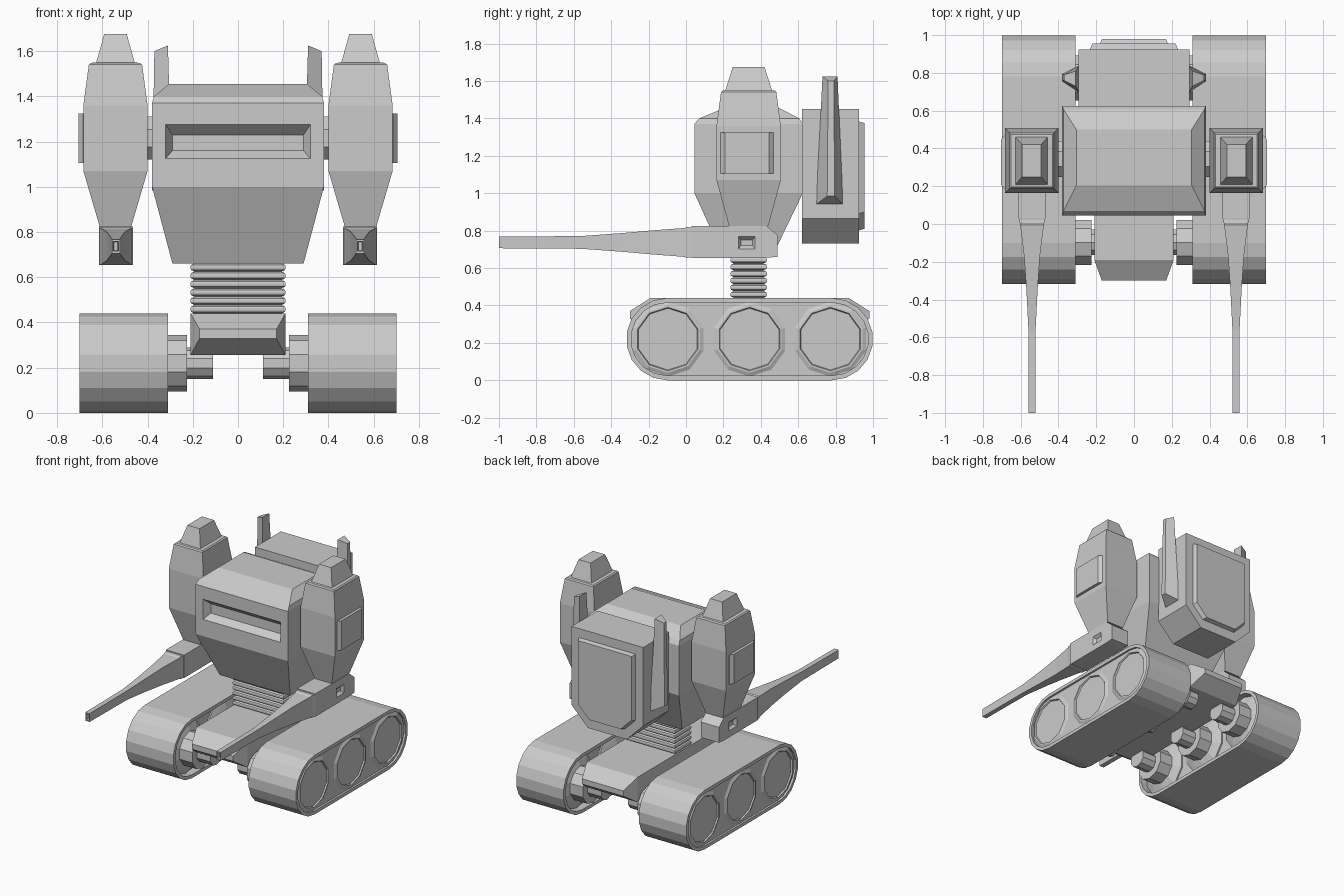
import bpy, bmesh, math
from mathutils import Vector

if "Cube" in bpy.data.objects:
    bpy.data.objects.remove(bpy.data.objects["Cube"])

grey = bpy.data.materials.new("plain grey")
grey.diffuse_color = (0.6, 0.6, 0.6, 1)
grey.use_nodes = True
grey.node_tree.nodes["Principled BSDF"].inputs["Base Color"].default_value = grey.diffuse_color


def ring(axis, c, u, v):
    """Rectangle at coordinate c on an axis; u and v are ranges on the other two axes."""
    pts = []
    for a, b in ((u[0], v[0]), (u[1], v[0]), (u[1], v[1]), (u[0], v[1])):
        p = [a, b]
        p.insert(axis, c)
        pts.append(Vector(p))
    return pts


def mid(c, half):
    return (c - half, c + half)


def circle_x(x, r, y, z, n):
    return [Vector((x, y + r * math.cos((i + .5) * math.tau / n),
                    z + r * math.sin((i + .5) * math.tau / n))) for i in range(n)]


def loft(name, rings, mirror=False, carve=None):
    """Skin a list of equal-length rings and cap both ends; optionally recess one face."""
    bm = bmesh.new()
    rows = [[bm.verts.new(p) for p in r] for r in rings]
    n = len(rows[0])
    for a, b in zip(rows, rows[1:]):
        for i in range(n):
            j = (i + 1) % n
            bm.faces.new((a[i], a[j], b[j], b[i]))
    bm.faces.new(rows[0])
    bm.faces.new(rows[-1])
    bmesh.ops.recalc_face_normals(bm, faces=bm.faces)
    if carve:
        axis, sign, stages = carve
        facing = [f for f in bm.faces if f.normal[axis] * sign > .99]
        face = max(facing, key=lambda f: f.calc_area())
        others = [k for k in range(3) if k != axis]
        for c, u, v in stages:
            bmesh.ops.inset_individual(bm, faces=[face], thickness=.002)
            m = face.calc_center_median()
            for vert in face.verts:
                co = vert.co.copy()
                vert.co[axis] = c
                for k, span in zip(others, (u, v)):
                    vert.co[k] = span[1] if co[k] > m[k] else span[0]
    me = bpy.data.meshes.new(name)
    bm.to_mesh(me)
    bm.free()
    me.materials.append(grey)
    ob = bpy.data.objects.new(name, me)
    bpy.context.collection.objects.link(ob)
    if mirror:
        ob.modifiers.new("mirror", 'MIRROR')
    return ob


# tracks: stadium band with a recessed panel on each side
def stadium(x, r, n=9):
    pts = []
    for cy, start in ((.78, -math.pi / 2), (-.10, math.pi / 2)):
        for i in range(n + 1):
            a = start + math.pi * i / n
            pts.append(Vector((x, cy + r * math.cos(a), .22 + r * math.sin(a))))
    return pts


loft("track", [stadium(.37, .195), stadium(.31, .195), stadium(.31, .22),
               stadium(.70, .22), stadium(.70, .195), stadium(.685, .195)], True)

# dished road wheels with stepped axles
WHEEL = [(.11, .07), (.225, .07), (.225, .125), (.33, .125), (.345, .165), (.36, .2),
         (.66, .205), (.685, .2), (.695, .18), (.695, .17), (.685, .165), (.685, .145),
         (.61, .03), (.615, .03)]
for k, y in enumerate((-.097, .34, .772)):
    loft(f"wheel_{k + 1}", [circle_x(x, r, y, .22, 10) for x, r in WHEEL], True)

# chassis between the tracks, tapered at both ends
loft("chassis", [ring(1, y, mid(0, w), z) for y, w, z in (
    (-.30, .17, (.33, .37)), (-.19, .21, (.255, .44)),
    (.87, .21, (.255, .44)), (.98, .17, (.33, .37)))])

# ribbed waist
ribs = []
for k in range(6):
    z = .44 + k * .037
    for dz, g in ((0, .018), (.007, .003), (.013, 0), (.024, 0), (.030, .003), (.037, .018)):
        if k and dz == 0:
            continue
        ribs.append(ring(2, z + dz, mid(0, .21 - g), mid(.335, .097 - g)))
loft("waist", ribs)

# torso with recessed visor slot
loft("torso", [ring(2, z, mid(0, w), y) for z, w, y in (
    (.66, .29, (.20, .46)), (1.0, .38, (.045, .625)), (1.37, .38, (.045, .625)),
    (1.40, .372, (.07, .605)), (1.455, .305, (.205, .50)))],
    carve=(1, -1, [(.045, mid(0, .32), (1.125, 1.275)), (.095, mid(0, .29), (1.16, 1.23))]))


# backpack and its raised plate, lower corners cut off
def pack_ring(y, w, z0, z1, cut):
    pts = ((-w, z1), (-w, z0 + cut), (-w + cut, z0), (w - cut, z0), (w, z0 + cut), (w, z1))
    return [Vector((x, y, z)) for x, z in pts]


loft("backpack", [pack_ring(.62, .295, .73, 1.45, .135), pack_ring(.925, .295, .73, 1.45, .135)])
loft("backpack_plate", [pack_ring(.92, .235, .80, 1.385, .09),
                        pack_ring(.955, .22, .81, 1.375, .09)])

# upright fins beside the backpack
loft("fin", [
    [Vector(p) for p in ((.29, .695, .94), (.29, .84, .94), (.38, .795, .985), (.38, .755, .985))],
    [Vector(p) for p in ((.31, .73, 1.625), (.31, .81, 1.625), (.37, .79, 1.60), (.37, .76, 1.60))],
], True)

# shoulder joints, arm pods and side plates
loft("shoulder_joint", [circle_x(x, .103, .345, 1.215, 8) for x in (.36, .43)], True)
loft("arm_pod", [ring(2, z, mid(.542, w), mid(.335, d)) for z, w, d in (
    (.825, .07, .105), (1.07, .142, .172), (1.36, .142, .172), (1.54, .118, .148),
    (1.548, .11, .14), (1.55, .085, .125), (1.675, .05, .085))], True)
loft("arm_plate", [ring(0, x, mid(.327, d), (1.105, 1.325))
                   for x, d in ((.67, .142), (.685, .142), (.705, .118))], True)

# forearm block with side socket
loft("forearm", [ring(1, y, mid(.54, .075), z) for y, z in (
    (.03, (.655, .825)), (.43, (.655, .825)), (.49, (.66, .775)))], True,
    carve=(0, 1, [(.615, (.28, .37), (.703, .768)), (.595, (.295, .355), (.72, .75))]))

# long tapered gun barrel with bored muzzle
loft("gun_barrel", [ring(1, y, mid(.54, w), mid(.737, h)) for y, w, h in (
    (.04, .075, .083), (.025, .07, .08), (.005, .065, .083), (-.01, .062, .077),
    (-.17, .042, .065), (-.34, .03, .05), (-.56, .019, .034), (-1.0, .018, .031))], True,
    carve=(1, -1, [(-1.0, mid(.54, .012), mid(.737, .022)), (-.95, mid(.54, .008), mid(.737, .018))]))
